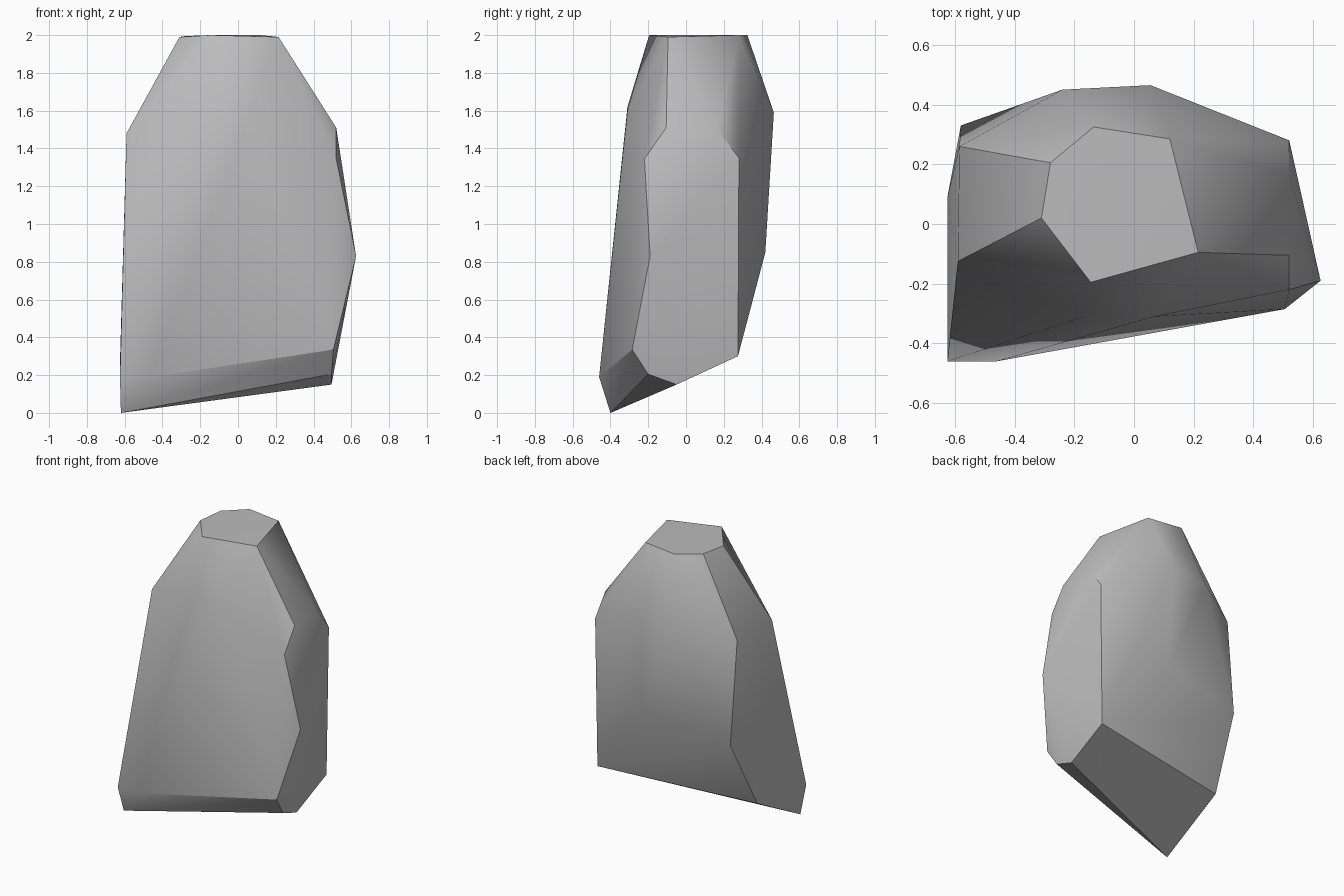
import bpy, bmesh, math

cube = bpy.data.objects.get("Cube")
if cube:
    bpy.data.objects.remove(cube, do_unlink=True)

# Single stone colour
stone = bpy.data.materials.new("stone_grey")
stone.use_nodes = True
colour = (0.5, 0.5, 0.5, 1.0)
stone.diffuse_color = colour
bsdf = next(n for n in stone.node_tree.nodes if n.type == "BSDF_PRINCIPLED")
bsdf.inputs["Base Color"].default_value = colour
bsdf.inputs["Roughness"].default_value = 0.9

# Flat cap, level at the summit
cap = [(-0.31, 0.02, 1.99), (-0.28, 0.205, 1.995), (-0.135, 0.325, 2.0),
       (0.12, 0.285, 2.0), (0.215, -0.095, 1.99), (-0.145, -0.195, 2.0)]

# Shoulder ring, where the sides break inward
shoulder = [(-0.59, -0.125, 1.48), (-0.585, 0.26, 1.48), (-0.24, 0.45, 1.55),
            (0.055, 0.465, 1.59), (0.52, 0.165, 1.5), (0.52, 0.28, 1.35),
            (0.52, -0.105, 1.51), (0.52, -0.22, 1.345),
            (-0.165, -0.31, 1.62), (0.07, -0.31, 1.6)]

# Waist corners, the widest part of the stone
waist = [(0.625, -0.19, 0.83), (0.05, 0.42, 0.85), (-0.58, 0.33, 0.755)]

# Slanted, chipped foot
foot = [(-0.62, -0.40, 0.0), (-0.625, -0.46, 0.19), (-0.46, -0.46, 0.19),
        (0.505, -0.285, 0.335), (0.495, -0.2, 0.205), (0.495, -0.05, 0.15),
        (0.505, 0.275, 0.3), (-0.625, 0.09, 0.265)]

# Wrap the corners in a convex skin and merge coplanar facets
bm = bmesh.new()
for p in cap + shoulder + waist + foot:
    bm.verts.new(p)
hull = bmesh.ops.convex_hull(bm, input=bm.verts)
inside = {g for g in hull["geom_interior"] + hull["geom_unused"]
          if isinstance(g, bmesh.types.BMVert)}
bmesh.ops.delete(bm, geom=list(inside), context="VERTS")
bmesh.ops.dissolve_limit(bm, angle_limit=math.radians(2.5),
                         verts=bm.verts, edges=bm.edges)
bmesh.ops.recalc_face_normals(bm, faces=bm.faces)

mesh = bpy.data.meshes.new("rock")
bm.to_mesh(mesh)
bm.free()
mesh.materials.append(stone)
rock = bpy.data.objects.new("rock", mesh)
bpy.context.collection.objects.link(rock)

# Soft shading across shallow facets, crisp at the chipped edges
for o in bpy.context.selected_objects:
    o.select_set(False)
rock.select_set(True)
bpy.context.view_layer.objects.active = rock
bpy.ops.object.shade_smooth_by_angle(angle=math.radians(30))
